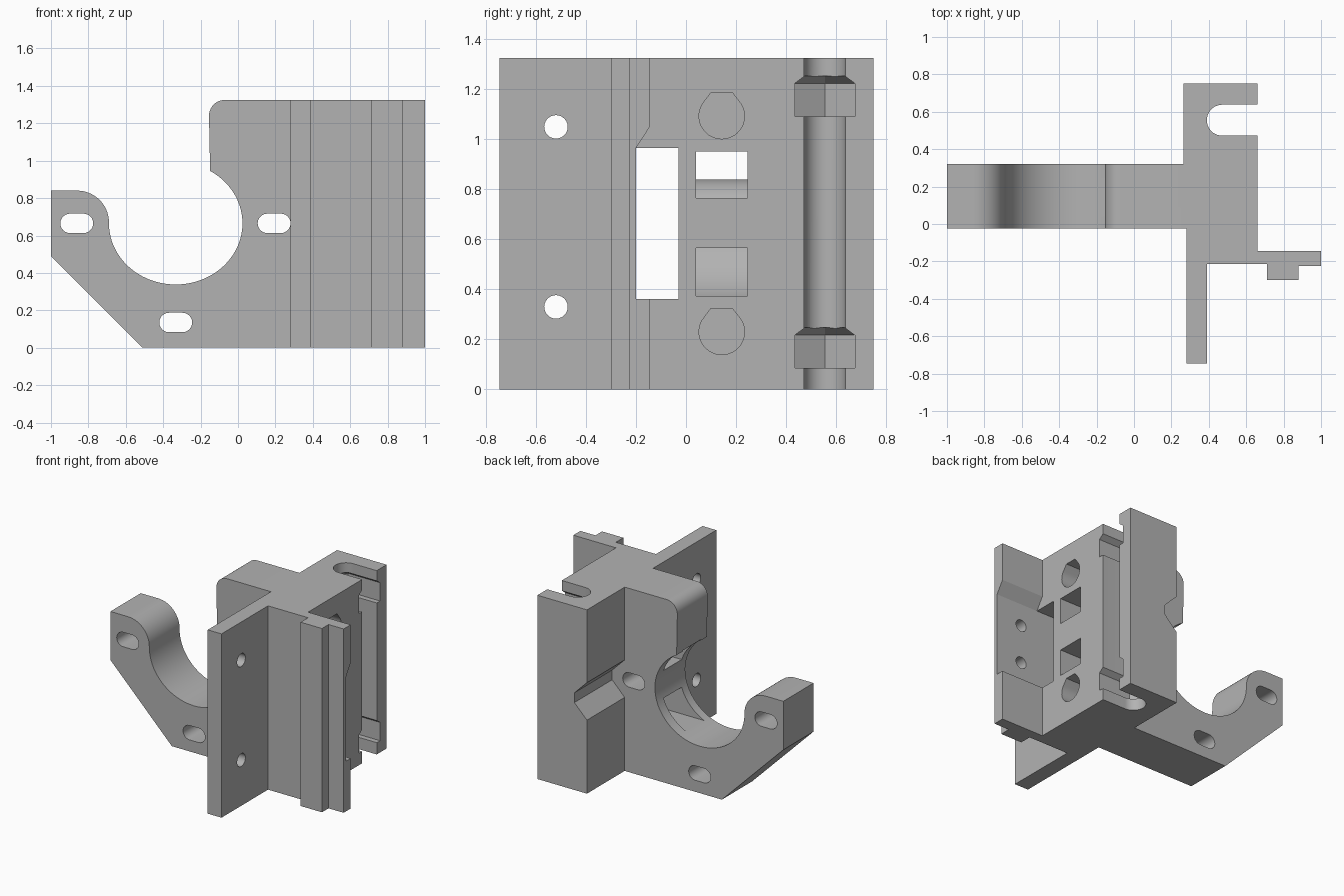
import bpy, bmesh
from math import sin, cos, pi, radians

cube = bpy.data.objects.get("Cube")
if cube:
    bpy.data.objects.remove(cube, do_unlink=True)

grey = bpy.data.materials.new("plain grey")
grey.use_nodes = True
grey.diffuse_color = (0.45, 0.45, 0.45, 1)
grey.node_tree.nodes["Principled BSDF"].inputs["Base Color"].default_value = grey.diffuse_color

H = 1.325    # full height
MID = 0.665  # height of the bore axis


def arc(cx, cy, rx, a0, a1, n=12, ry=None):
    """Points on an arc, angles in degrees."""
    ry = ry or rx
    angles = [radians(a0 + (a1 - a0) * i / n) for i in range(n + 1)]
    return [(cx + rx * cos(a), cy + ry * sin(a)) for a in angles]


def capsule(cx, cy, half, r):
    return arc(cx + half, cy, r, -90, 90) + arc(cx - half, cy, r, 90, 270)


def rect(u0, u1, v0, v1):
    return [(u0, v0), (u1, v0), (u1, v1), (u0, v1)]


def prism(name, pts, axis, a, b, end_pts=None):
    """Extrude an outline along an axis, optionally lofting to another outline."""
    place = {"x": lambda u, v, w: (w, u, v),
             "y": lambda u, v, w: (u, w, v),
             "z": lambda u, v, w: (u, v, w)}[axis]
    bm = bmesh.new()
    lo = [bm.verts.new(place(u, v, a)) for u, v in pts]
    hi = [bm.verts.new(place(u, v, b)) for u, v in end_pts or pts]
    bm.faces.new(lo)
    bm.faces.new(hi)
    for i in range(len(lo)):
        j = (i + 1) % len(lo)
        bm.faces.new((lo[i], lo[j], hi[j], hi[i]))
    bmesh.ops.recalc_face_normals(bm, faces=bm.faces)
    mesh = bpy.data.meshes.new(name)
    bm.to_mesh(mesh)
    bm.free()
    mesh.materials.append(grey)
    ob = bpy.data.objects.new(name, mesh)
    bpy.context.collection.objects.link(ob)
    return ob


def combine(target, tool, operation="DIFFERENCE"):
    mod = target.modifiers.new("cut", "BOOLEAN")
    mod.operation, mod.object, mod.solver = operation, tool, "EXACT"
    bpy.context.view_layer.objects.active = target
    bpy.ops.object.modifier_apply(modifier=mod.name)
    bpy.data.objects.remove(tool, do_unlink=True)


# Upright column with rod groove, mounting fin and stepped rail
column = [(0.28, -0.745), (0.39, -0.745), (0.39, -0.215), (0.71, -0.215),
          (0.71, -0.30), (0.88, -0.30), (0.88, -0.225), (1, -0.225),
          (1, -0.145), (0.66, -0.145), (0.66, 0.472)]
column += arc(0.4725, 0.555, 0.083, 270, 90, 20)
column += [(0.66, 0.638), (0.66, 0.75), (0.265, 0.75), (0.265, 0.1), (0.28, 0.1)]
bracket = prism("motor_bracket", column, "z", 0, H)

# Cradle plate with the open bore
cradle = [(-0.51, 0), (0.5, 0), (0.5, H)]
cradle += arc(-0.07, H - 0.085, 0.085, 90, 180, 10)
cradle += arc(-0.333, MID, 0.357, 59, -180, 56, 0.327)
cradle += arc(-0.86, 0.67, 0.17, 0, 90, 14)[1:]
cradle += [(-1, 0.84), (-1, 0.49)]
combine(bracket, prism("cradle_plate", cradle, "y", -0.025, 0.32), "UNION")

# Screw slots around the bore
for x, z in ((-0.862, MID), (0.193, MID), (-0.333, 0.135)):
    combine(bracket, prism("slot_cutter", capsule(x, z, 0.036, 0.052), "y", -0.2, 0.4))

# Strap openings into the bore
for z0, z1 in ((0.373, 0.565), (0.765, 0.952)):
    combine(bracket, prism("strap_cutter", rect(0.04, 0.245, z0, z1), "x", -0.2, 0.8))

# Flat-topped blind holes and fin holes
for z in (0.23, 1.093):
    flat_top = arc(0.143, z, 0.091, 140, 400, 30) + [(0.185, z + 0.094), (0.10, z + 0.094)]
    combine(bracket, prism("blind_cutter", flat_top, "x", 0.3, 0.8))
for z in (0.33, 1.05):
    combine(bracket, prism("fin_hole_cutter", arc(-0.52, z, 0.047, 0, 345, 23), "x", 0.2, 0.45))

# Window beside the rail, and the relief behind the rail with a sloped top
combine(bracket, prism("window_cutter", rect(-0.20, -0.03, 0.362, 0.965), "x", 0.2, 0.7))
relief = [(-0.20, 0.362), (-0.1, 0.362), (-0.1, 1.13), (-0.145, 1.05), (-0.20, 0.965)]
combine(bracket, prism("relief_cutter", relief, "x", 0.66, 1.1))
for z in (0.525, 0.805):
    combine(bracket, prism("rail_hole_cutter", arc(0.795, z, 0.043, 0, 345, 23), "y", -0.285, -0.1))

# Side notch next to the bore
notch = [(0.2, 0.53), (0.265, 0.53), (0.365, 0.63), (0.365, 0.70), (0.265, 0.80), (0.2, 0.80)]
combine(bracket, prism("notch_cutter", notch, "y", 0.32, 0.9))


# Hexagonal nut pockets with tapered tops
def pocket(k):
    return [(0.4725 - 0.1386 * k, 0.555), (0.4725 - 0.0693 * k, 0.555 - 0.12 * k),
            (0.8, 0.555 - 0.12 * k), (0.8, 0.555 + 0.12 * k),
            (0.4725 - 0.0693 * k, 0.555 + 0.12 * k)]


for z in (0.085, 1.092):
    combine(bracket, prism("nut_cutter", pocket(1), "z", z, z + 0.132))
    combine(bracket, prism("taper_cutter", pocket(1), "z", z + 0.132, z + 0.162, pocket(0.66)))

bpy.ops.object.select_all(action="DESELECT")
bracket.select_set(True)
bpy.context.view_layer.objects.active = bracket
bpy.ops.object.shade_smooth_by_angle(angle=radians(25))
